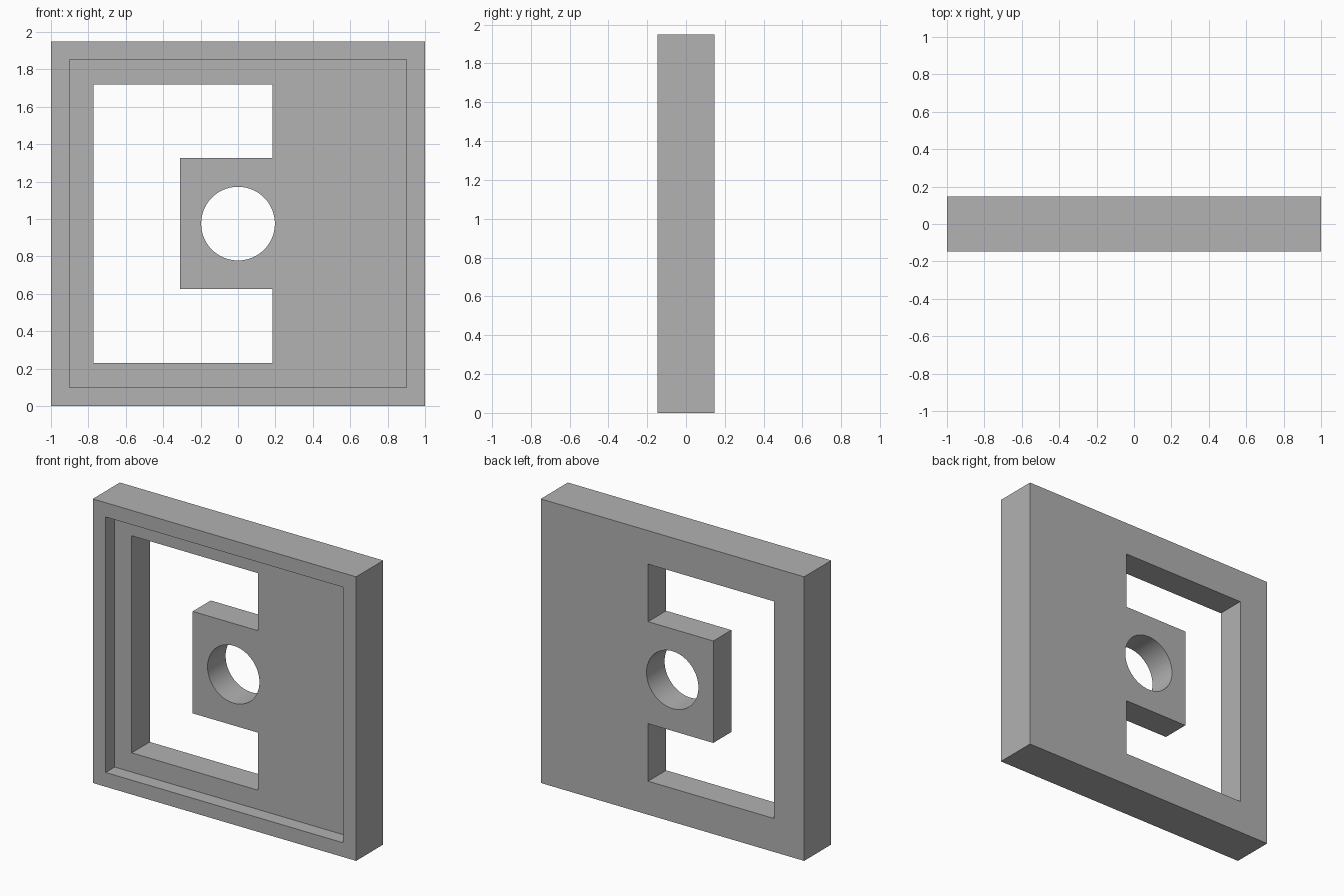
import bpy, bmesh, math

cube = bpy.data.objects.get("Cube")
if cube:
    bpy.data.objects.remove(cube, do_unlink=True)

HEIGHT = 1.95
HALF_DEPTH = 0.147
WEB_FRONT = -0.049
MID = HEIGHT / 2

grey = bpy.data.materials.new("plain_grey")
grey.use_nodes = True
GREY = (0.445, 0.445, 0.445, 1)
grey.diffuse_color = GREY
grey.node_tree.nodes["Principled BSDF"].inputs["Base Color"].default_value = GREY


def prism(name, outline, y0, y1):
    """Extrude an x-z outline from y0 to y1."""
    bm = bmesh.new()
    face = bm.faces.new([bm.verts.new((x, y0, z)) for x, z in outline])
    ext = bmesh.ops.extrude_face_region(bm, geom=[face])
    moved = [v for v in ext["geom"] if isinstance(v, bmesh.types.BMVert)]
    bmesh.ops.translate(bm, verts=moved, vec=(0, y1 - y0, 0))
    bmesh.ops.recalc_face_normals(bm, faces=bm.faces)
    mesh = bpy.data.meshes.new(name)
    bm.to_mesh(mesh)
    bm.free()
    mesh.materials.append(grey)
    obj = bpy.data.objects.new(name, mesh)
    bpy.context.collection.objects.link(obj)
    return obj


def rect(half_width, z0, z1):
    return [(-half_width, z0), (half_width, z0), (half_width, z1), (-half_width, z1)]


# Square plate
plate = prism("framed_plate", rect(1, 0, HEIGHT), -HALF_DEPTH, HALF_DEPTH)

# Shallow front recess that leaves a raised rim
recess = prism("recess_cutter", rect(0.902, 0.098, HEIGHT - 0.098), -0.4, WEB_FRONT)

# C-shaped window around the central tab, mirrored about mid height
lower = [(-0.773, 0.23), (0.185, 0.23), (0.185, 0.625), (-0.31, 0.625)]
upper = [(x, HEIGHT - z) for x, z in reversed(lower)]
window = prism("window_cutter", lower + upper, -0.4, 0.4)

# Round hole through the tab
SIDES = 96
angles = [math.tau * i / SIDES for i in range(SIDES)]
hole = prism("hole_cutter",
             [(0.197 * math.cos(a), MID + 0.197 * math.sin(a)) for a in angles],
             -0.4, 0.4)

# Cut each opening, then discard its cutter
bpy.ops.object.select_all(action="DESELECT")
bpy.context.view_layer.objects.active = plate
plate.select_set(True)
for cutter in (recess, window, hole):
    cutter.hide_render = True
    mod = plate.modifiers.new(cutter.name, "BOOLEAN")
    mod.operation = "DIFFERENCE"
    mod.solver = "EXACT"
    mod.object = cutter
    bpy.ops.object.modifier_apply(modifier=mod.name)
    bpy.data.objects.remove(cutter, do_unlink=True)

bpy.ops.object.shade_smooth_by_angle(angle=math.radians(30))
